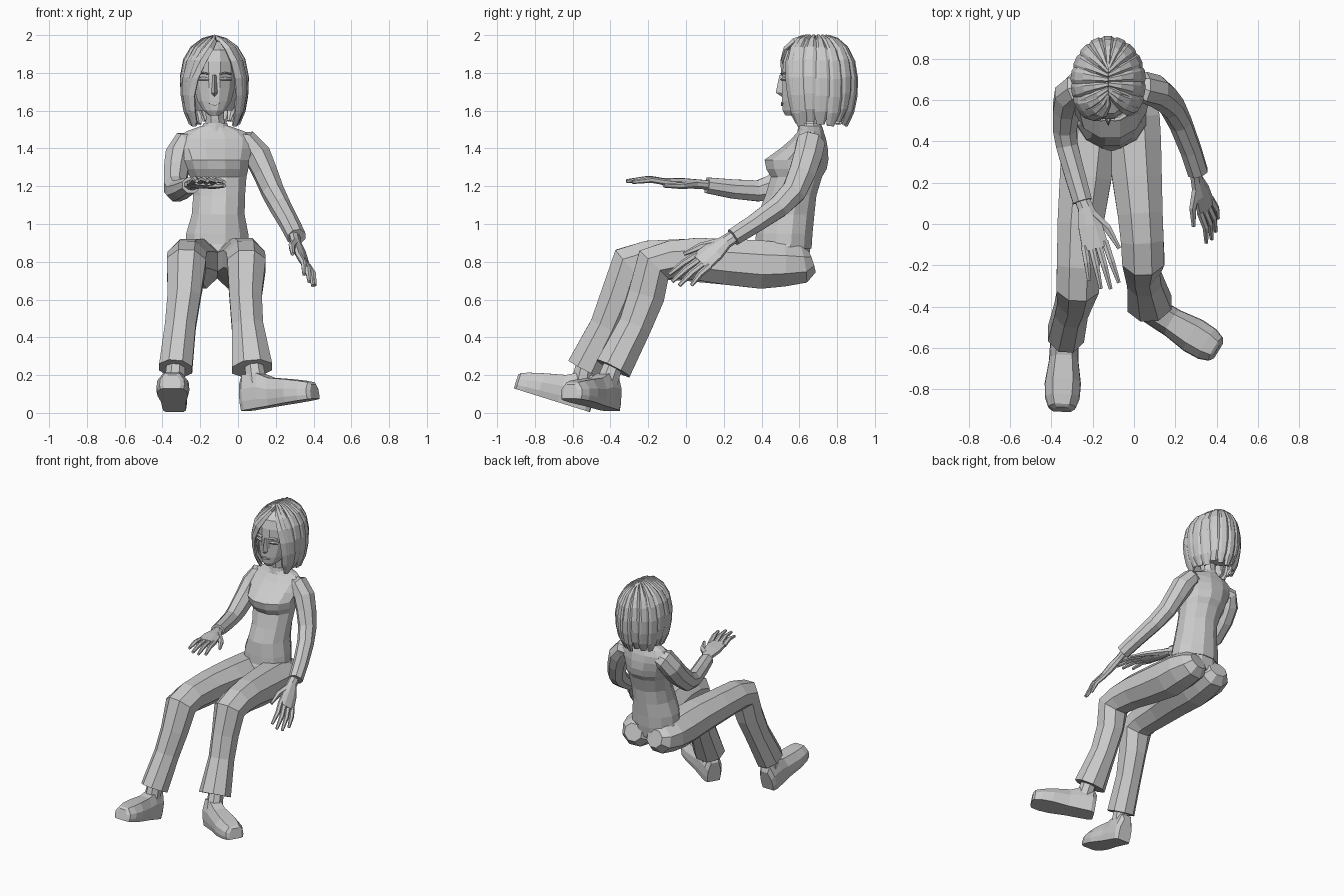
import bpy, bmesh, math
from mathutils import Vector as V

X = V((1, 0, 0))


def mesh_object(name, bm):
    bmesh.ops.recalc_face_normals(bm, faces=bm.faces)
    me = bpy.data.meshes.new(name)
    bm.to_mesh(me)
    bm.free()
    ob = bpy.data.objects.new(name, me)
    bpy.context.collection.objects.link(ob)
    return ob


def loft(name, rings, closed=True):
    bm = bmesh.new()
    rows = [[bm.verts.new(p) for p in r] for r in rings]
    n = len(rows[0])
    for a, b in zip(rows, rows[1:]):
        for i in range(n if closed else n - 1):
            j = (i + 1) % n
            bm.faces.new((a[i], a[j], b[j], b[i]))
    if closed:
        bm.faces.new(rows[0])
        bm.faces.new(rows[-1])
    return mesh_object(name, bm)


def ring(c, u, v, n):
    angs = [2 * math.pi * (i + 0.5) / n for i in range(n)]
    return [c + u * math.cos(a) + v * math.sin(a) for a in angs]


def tube(name, pts, n=8, ref=X):
    """Sweep ellipses along a path; each point is x, y, z, width, depth."""
    cs = [V(p[:3]) for p in pts]
    rings = []
    for i, p in enumerate(pts):
        t = V((0, 0, 0))
        if i > 0:
            t += (cs[i] - cs[i - 1]).normalized()
        if i < len(cs) - 1:
            t += (cs[i + 1] - cs[i]).normalized()
        t.normalize()
        u = (ref - t * ref.dot(t)).normalized()
        rings.append(ring(cs[i], u * p[3], t.cross(u) * p[4], n))
    return loft(name, rings)


def stack(name, rows, n=12):
    """Horizontal ellipses; each row is z, x, y, half width, half depth."""
    return loft(name, [ring(V((x, y, z)), V((rx, 0, 0)), V((0, ry, 0)), n)
                       for z, x, y, rx, ry in rows])


# Sweater body and pelvis
stack("sweater", [(.87, -.11, .515, .175, .155), (.95, -.11, .52, .17, .155),
                  (1.05, -.105, .53, .145, .155), (1.15, -.10, .555, .142, .14),
                  (1.25, -.105, .585, .155, .14), (1.29, -.11, .585, .17, .165),
                  (1.34, -.115, .585, .18, .175), (1.40, -.12, .625, .20, .13),
                  (1.45, -.12, .65, .205, .095), (1.49, -.12, .66, .16, .07),
                  (1.52, -.12, .66, .075, .06)])
stack("collar", [(1.49, -.12, .66, .085, .07), (1.535, -.12, .655, .065, .058)], 10)
stack("hips", [(.73, -.11, .45, .15, .12), (.78, -.11, .49, .19, .16),
               (.88, -.11, .51, .18, .155), (.93, -.11, .515, .15, .13)])

# Trouser legs, each starting at a rounded buttock
tube("right_trouser_leg", [(-.20, .665, .80, .07, .065), (-.205, .62, .785, .115, .105),
                           (-.215, .52, .785, .14, .125), (-.22, .40, .785, .142, .138),
                           (-.235, .22, .80, .135, .132), (-.26, 0, .81, .12, .12),
                           (-.27, -.20, .81, .112, .11), (-.273, -.30, .785, .112, .115),
                           (-.285, -.355, .62, .095, .105), (-.305, -.42, .46, .088, .095),
                           (-.33, -.535, .235, .095, .105)])
tube("left_trouser_leg", [(-.02, .665, .80, .07, .065), (-.015, .62, .785, .115, .105),
                          (-.005, .52, .785, .14, .125), (0, .40, .785, .142, .138),
                          (.015, .22, .80, .13, .132), (.03, .05, .815, .118, .12),
                          (.04, -.08, .81, .112, .11), (.045, -.17, .785, .11, .115),
                          (.04, -.21, .62, .093, .105), (.05, -.27, .46, .09, .095),
                          (.075, -.385, .235, .115, .105)])


# Shoes with flat soles
def shoe(side, heel, toe, ankle):
    heel = V(heel)
    d = V(toe) - heel
    f = d.normalized()
    w = f.cross(V((0, 0, 1))).normalized()
    up = w.cross(f)
    rings = []
    for s, hw, top in ((0, .05, .15), (.06, .066, .19), (.27, .07, .185), (.42, .072, .15),
                       (.68, .088, .125), (.86, .084, .105), (.97, .066, .09), (1, .045, .075)):
        prof = [(-.92, 0), (.92, 0), (1, .25), (.95, .6), (.55, 1), (-.55, 1), (-.95, .6), (-1, .25)]
        rings.append([heel + d * s + w * (hw * a) + up * (top * b) for a, b in prof])
    loft(side + "_shoe", rings)
    a = heel + d * .2 + up * .12
    tube(side + "_ankle", [(*a, .058, .062), (*V(ankle), .05, .05)])


shoe("right", (-.335, -.51, .005), (-.35, -.91, .13), (-.325, -.52, .32))
shoe("left", (.04, -.39, .01), (.41, -.615, .075), (.075, -.36, .32))

# Sleeves
tube("right_sleeve", [(-.22, .665, 1.435, .05, .055), (-.285, .66, 1.425, .065, .08),
                      (-.315, .625, 1.36, .075, .08), (-.328, .56, 1.28, .07, .078),
                      (-.335, .46, 1.195, .062, .072), (-.325, .38, 1.175, .057, .06),
                      (-.29, .25, 1.185, .054, .055), (-.25, .11, 1.205, .05, .045)])
tube("left_sleeve", [(-.02, .665, 1.435, .05, .055), (.05, .66, 1.43, .065, .08),
                     (.105, .645, 1.36, .075, .08), (.145, .615, 1.27, .068, .076),
                     (.185, .57, 1.17, .062, .07), (.225, .49, 1.09, .058, .062),
                     (.275, .36, 1.0, .054, .054), (.31, .25, .93, .052, .05)])


# Hands: palm, four fingers and a thumb
def hand(side, start, wrist, tip, thumb_dir):
    start, wrist, tip, s = V(start), V(wrist), V(tip), V(thumb_dir)
    d = tip - wrist
    f = d.normalized()
    s = (s - f * s.dot(f)).normalized()
    nrm = s.cross(f)
    if nrm.z < 0:
        nrm = -nrm
    tube(side + "_palm", [(*start, .036, .03), (*wrist, .04, .026),
                          (*(wrist + d * .22), .062, .028), (*(wrist + d * .5), .07, .02)],
         8, s)
    for i, ln in enumerate((.84, .97, 1.0, .95)):
        k = i - 1.5
        a = wrist + d * .44 + s * (k * .034)
        b = wrist + d * (.44 + ln) * .5 + s * (k * .039) + nrm * .01
        c = wrist + d * ln + s * (k * .046) - nrm * .008
        tube(f"{side}_finger_{i + 1}", [(*a, .019, .017), (*b, .017, .016), (*c, .01, .01)], 6, s)
    a = wrist + d * .10 + s * .025
    b = wrist + d * .30 + s * .08 - nrm * .01
    c = wrist + d * .56 + s * .112 - nrm * .015
    tube(side + "_thumb", [(*a, .027, .022), (*b, .021, .018), (*c, .01, .01)], 6, s)


hand("right", (-.27, .16, 1.2), (-.235, .08, 1.21), (-.135, -.32, 1.235), (1, .1, -.05))
hand("left", (.295, .28, .95), (.305, .21, .905), (.395, -.06, .685), (-.5, -.55, .65))

# Neck and head
HX = -.125
tube("neck", [(-.12, .665, 1.48, .062, .058), (-.122, .65, 1.56, .052, .055),
              (HX, .645, 1.68, .055, .06)])
stack("head", [(1.575, HX, .555, .03, .03), (1.60, HX, .575, .06, .065),
               (1.65, HX, .61, .092, .105), (1.72, HX, .645, .112, .14),
               (1.79, HX, .655, .12, .15), (1.86, HX, .66, .122, .15),
               (1.92, HX, .67, .11, .14), (1.955, HX, .68, .06, .09)], 12)
loft("nose", [[V((HX + x, y, z)) for x, y, z in pts] for pts in (
    [(-.012, .515, 1.79), (.012, .515, 1.79), (0, .495, 1.79)],
    [(-.024, .525, 1.69), (.024, .525, 1.69), (0, .475, 1.695)],
    [(-.012, .53, 1.675), (.012, .53, 1.675), (0, .505, 1.675)])])
loft("mouth", [[V((HX + x, y, z)) for x, z in ((-.034, 1.638), (0, 1.647), (.034, 1.638), (0, 1.626))]
               for y in (.56, .502)])
for side, k in (("right", -1), ("left", 1)):
    for part, z, h, y in (("eye", 1.765, .012, .512), ("eyebrow", 1.795, .006, .508)):
        cx = HX + k * .058
        tube(f"{side}_{part}", [(cx - .03, y + (.025 if k < 0 else 0), z, h * .6, .012),
                                (cx, y + .006, z + .004, h, .012),
                                (cx + .03, y + (.025 if k > 0 else 0), z, h * .6, .012)],
             6, V((0, 0, 1)))

# Scalp under the hair
stack("hair_base", [(1.60, HX, .755, .10, .06), (1.70, HX, .75, .145, .12),
                    (1.80, HX, .735, .155, .15), (1.87, HX, .71, .155, .165),
                    (1.92, HX, .695, .13, .16), (1.965, HX, .69, .07, .09)], 14)

# Hair locks falling from the crown; angle 0 is the front, each may sweep sideways
PROFILE = [(.0, 1.985), (.35, 1.968), (.68, 1.925), (.90, 1.86), (1.0, 1.77),
           (.98, 1.68), (.90, 1.60), (.74, 1.535)]


def hair_lock(name, start, end, width, drop=0.0, lift=1.0):
    rows = []
    for i, (r, z) in enumerate(PROFILE):
        t = i / (len(PROFILE) - 1)
        mid = start + (end - start) * min(1, 1.5 * t)
        half = math.radians(width) * (.6 + .4 * min(1, 3 * t)) * (1 if t < .8 else 1 - 2.6 * (t - .8))
        row = []
        for k in (-1, -.3, .4, 1):
            a = math.radians(mid) + k * half
            bulge = lift + (.03 if abs(k) < .5 else -.035)
            depth = (.3 + .7 * r) if i < 4 else r
            row.append(V((HX + .172 * r * bulge * math.sin(a),
                          .69 - .21 * depth * bulge * math.cos(a),
                          z + (.012 if abs(k) < .5 else -.005) * (1 - t) - drop * t)))
        rows.append(row)
    m = loft(name, rows, closed=False).modifiers.new("thickness", "SOLIDIFY")
    m.thickness = .012
    m.offset = 0


for i in range(13):
    deg = 58 + i * 244 / 12
    hair_lock(f"hair_lock_{i + 1}", deg, deg, 14.5, (.015, -.01, .005)[i % 3])

# Side-swept fringe, parted above the left eye
for i, (a, b) in enumerate(((8, -54), (-18, -57), (-40, -62), (34, 58), (50, 62))):
    hair_lock(f"fringe_{i + 1}", a, b, 15, 0, 1.02)
